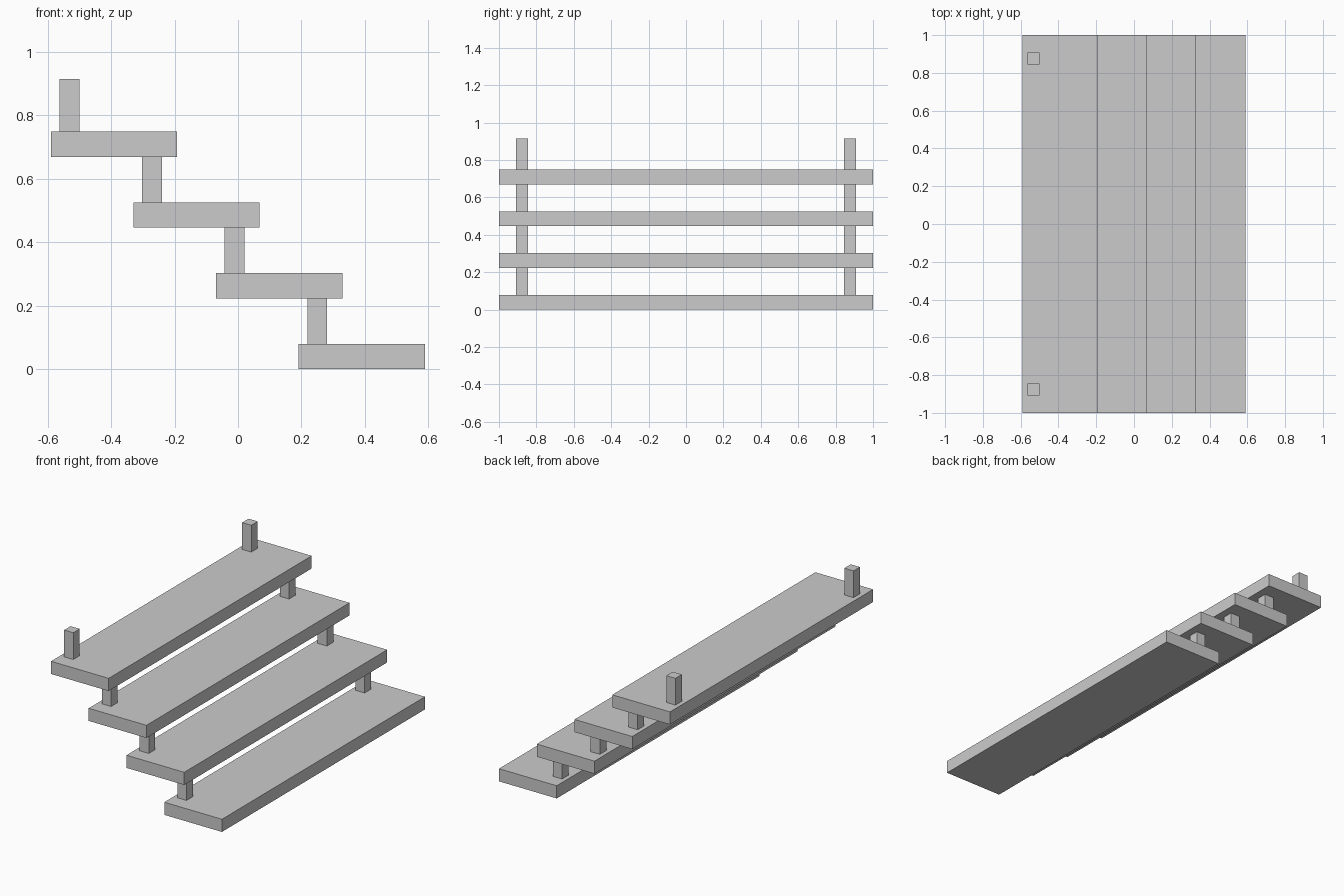
import bpy

if "Cube" in bpy.data.objects:
    bpy.data.objects.remove(bpy.data.objects["Cube"])

STEPS = 4
RUN, RISE = -0.2605, 0.2232          # offset from one step to the next
TREAD = (0.398, 2.0, 0.079)
POST_W, POST_H, POST_Y = 0.063, 0.167, 0.877


def box(name, centre, size):
    bpy.ops.mesh.primitive_cube_add(size=1, location=centre)
    obj = bpy.context.object
    obj.name = name
    obj.scale = size
    bpy.ops.object.transform_apply(location=False, rotation=False, scale=True)
    return obj


for i in range(STEPS):
    x, z = RUN * i, RISE * i
    # Plank tread
    box(f"tread_{i + 1}", (0.3905 + x, 0, z + TREAD[2] / 2), TREAD)
    # Pair of posts standing on the tread, carrying the next one
    for side, label in ((-1, "front"), (1, "back")):
        box(f"{label}_post_{i + 1}",
            (0.25 + x, side * POST_Y, z + TREAD[2] + POST_H / 2),
            (POST_W, POST_W, POST_H))
